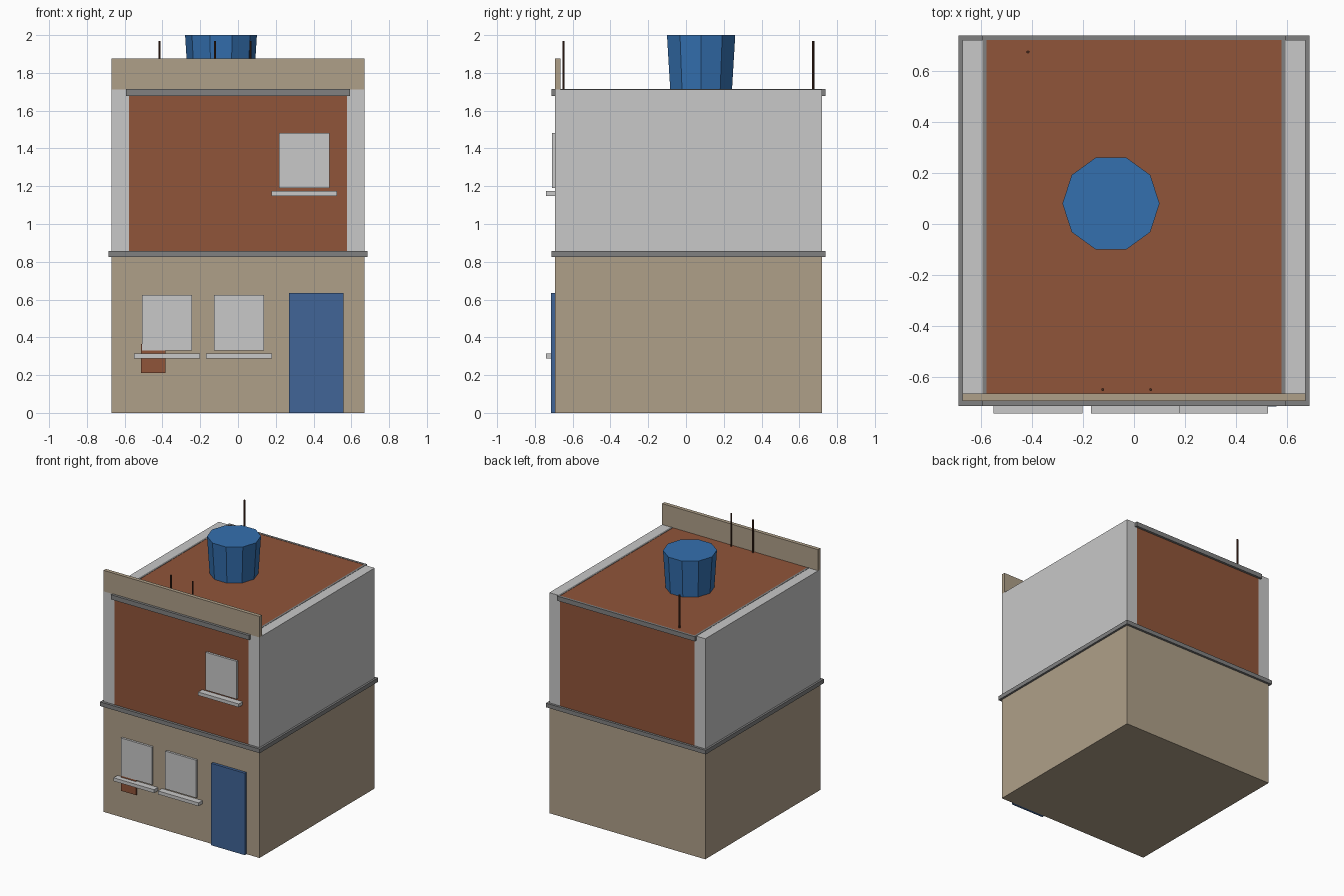
import bpy

cube = bpy.data.objects.get("Cube")
if cube:
    bpy.data.objects.remove(cube, do_unlink=True)


def material(name, r, g, b):
    mat = bpy.data.materials.new(name)
    mat.use_nodes = True
    mat.diffuse_color = (r, g, b, 1)
    bsdf = mat.node_tree.nodes["Principled BSDF"]
    bsdf.inputs["Base Color"].default_value = (r, g, b, 1)
    bsdf.inputs["Roughness"].default_value = 0.9
    return mat


TAN = material("tan_plaster", 0.43, 0.35, 0.25)
PALE = material("pale_grey", 0.58, 0.58, 0.58)
BRICK = material("brick_red", 0.28, 0.09, 0.042)
CONCRETE = material("concrete_grey", 0.22, 0.22, 0.22)
TANK = material("tank_blue", 0.034, 0.16, 0.43)
DOOR = material("door_blue", 0.052, 0.13, 0.31)
RUST = material("rusty_steel", 0.07, 0.025, 0.014)


def box(name, xs, ys, zs, mat):
    """Box given by its extents along each axis."""
    bpy.ops.mesh.primitive_cube_add(size=1)
    obj = bpy.context.object
    obj.name = name
    for v in obj.data.vertices:
        v.co = [lo + (hi - lo) * (c + 0.5) for c, (lo, hi) in zip(v.co, (xs, ys, zs))]
    obj.data.materials.append(mat)
    return obj


def cone(name, sides, r_low, r_top, x, y, z0, z1, mat):
    bpy.ops.mesh.primitive_cone_add(vertices=sides, radius1=r_low, radius2=r_top,
                                    depth=z1 - z0, location=(x, y, (z0 + z1) / 2))
    obj = bpy.context.object
    obj.name = name
    obj.data.materials.append(mat)
    return obj


W, FRONT, BACK = 0.67, -0.693, 0.72      # house footprint
CORE, FLOOR, ROOF = 0.577, 0.84, 1.712   # brick half width, storey heights
BAND_F, BAND_B = -0.713, 0.738           # band overhang

# Storeys
box("ground_storey", (-W, W), (FRONT, BACK), (0, FLOOR), TAN)
box("upper_brick_core", (-CORE, CORE), (FRONT, BACK), (FLOOR, ROOF), BRICK)
for side, s in (("left", 1), ("right", -1)):
    box(f"upper_{side}_wall", sorted((s * CORE, s * W)), (FRONT, BACK), (FLOOR, ROOF), PALE)
    box(f"roof_{side}_edge", sorted((s * 0.577, s * 0.593)), (FRONT, BACK),
        (1.68, ROOF + 0.002), CONCRETE)

# Concrete bands and parapet
box("floor_band", (-0.686, 0.686), (BAND_F, BAND_B), (0.825, 0.857), CONCRETE)
box("roof_front_band", (-0.593, 0.593), (BAND_F, FRONT), (1.678, ROOF + 0.002), CONCRETE)
box("roof_back_band", (-0.593, 0.593), (BACK, BAND_B), (1.678, ROOF + 0.002), CONCRETE)
box("parapet", (-W, W), (FRONT, -0.664), (ROOF, 1.875), TAN)

# Windows with sills: centre x, bottom of the pane
for name, x, z in (("upper", 0.351, 1.19), ("lower_right", -0.376, 0.33),
                   ("lower_middle", 0.005, 0.33)):
    box(f"{name}_window", (x - 0.133, x + 0.133), (-0.71, FRONT), (z, z + 0.293), PALE)
    box(f"{name}_sill", (x - 0.174, x + 0.174), (-0.741, FRONT), (z - 0.041, z - 0.015), PALE)

# Door and exposed brick patch
box("door", (0.27, 0.558), (-0.714, FRONT), (0, 0.636), DOOR)
box("brick_patch", (-0.514, -0.383), (-0.704, FRONT), (0.21, 0.365), BRICK)

# Water tank and steel rods on the roof
cone("water_tank", 10, 0.172, 0.19, -0.09, 0.08, ROOF, 2.0, TANK).rotation_euler.z = 0.3141593
for name, x, y in (("back", -0.415, 0.673), ("front_right", -0.122, -0.648),
                   ("front_left", 0.065, -0.648)):
    cone(f"{name}_rod", 6, 0.006, 0.006, x, y, ROOF, 1.968, RUST)
